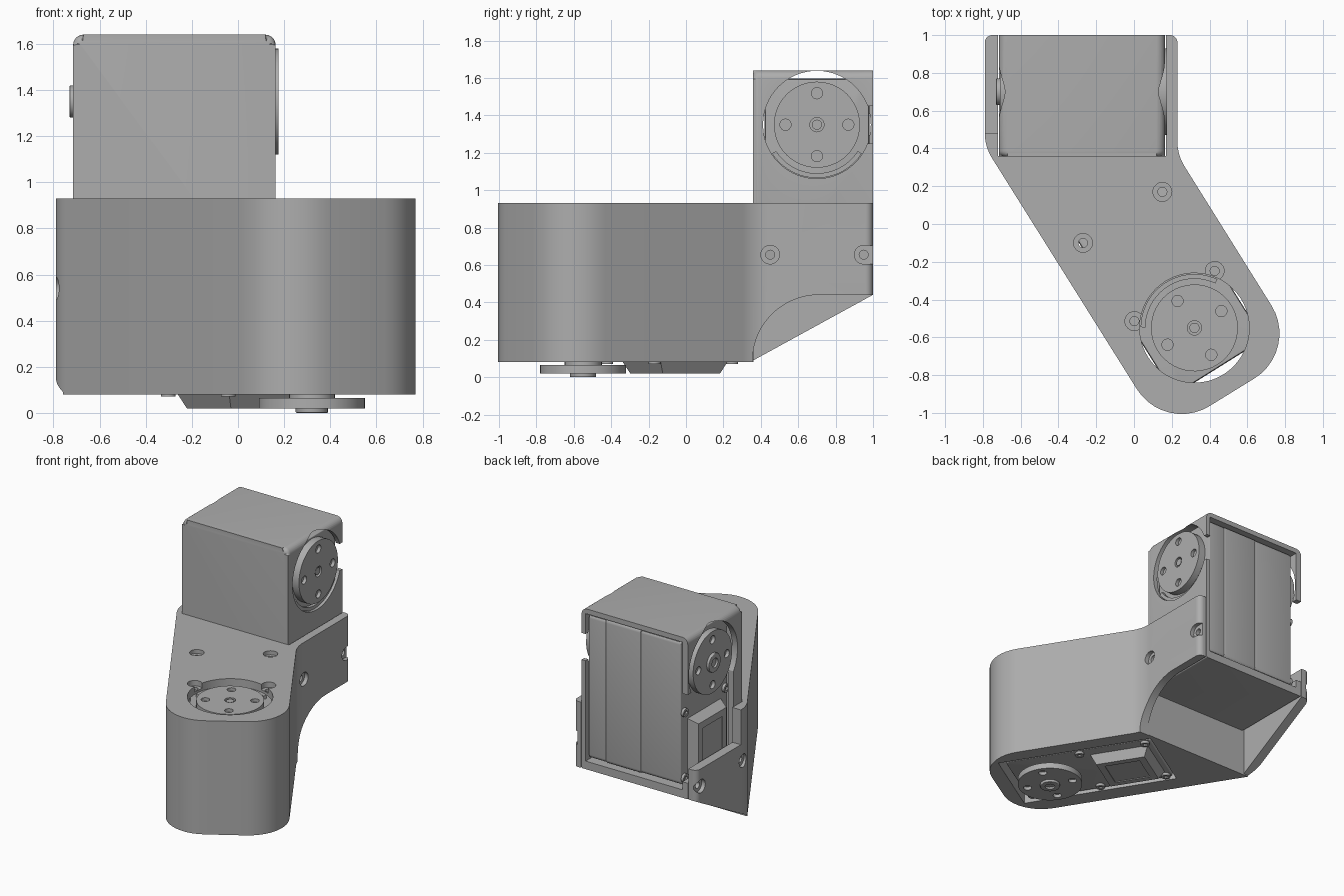
import bpy, bmesh, math
from mathutils import Vector, Matrix

cube = bpy.data.objects.get("Cube")
if cube:
    bpy.data.objects.remove(cube, do_unlink=True)

grey = bpy.data.materials.new("mid_grey")
grey.use_nodes = True
grey.diffuse_color = (0.42, 0.42, 0.42, 1)
for node in grey.node_tree.nodes:
    if node.type == 'BSDF_PRINCIPLED':
        node.inputs["Base Color"].default_value = grey.diffuse_color

X, Y, Z = Vector((1, 0, 0)), Vector((0, 1, 0)), Vector((0, 0, 1))


def frame(origin, ax, az):
    """Matrix whose local x and z axes point along ax and az."""
    m = Matrix((ax, az.cross(ax), az)).transposed().to_4x4()
    m.translation = Vector(origin)
    return m


WORLD = Matrix.Identity(4)
SIDE = frame((0, 0, 0), Y, X)        # local (y, z), depth along x
FRONT = frame((0, 0, 0), X, -Y)      # local (x, z), depth along -y


def circle(cx, cy, r, n=40, start=0.0, sweep=math.tau):
    step = sweep / n if sweep == math.tau else sweep / (n - 1)
    return [(cx + r * math.cos(start + i * step), cy + r * math.sin(start + i * step))
            for i in range(n)]


def rect(x0, x1, y0, y1):
    return [(x0, y0), (x1, y0), (x1, y1), (x0, y1)]


def fillet(corners, seg=8):
    """Round each (x, y, radius) corner of a polygon."""
    out = []
    for i, (x, y, r) in enumerate(corners):
        p = Vector((x, y))
        u = (Vector(corners[i - 1][:2]) - p).normalized()
        v = (Vector(corners[(i + 1) % len(corners)][:2]) - p).normalized()
        half = u.angle(v) / 2
        c = p + (u + v).normalized() * r / math.sin(half)
        s, e = p + u * r / math.tan(half) - c, p + v * r / math.tan(half) - c
        a = math.atan2(s.y, s.x)
        d = (math.atan2(e.y, e.x) - a + math.pi) % math.tau - math.pi
        out += [(c.x + r * math.cos(a + d * k / seg), c.y + r * math.sin(a + d * k / seg))
                for k in range(seg + 1)]
    return out


def prism(name, pts, z0, z1, m=WORLD, bevel=0.0, caps=(0, 1), taper=1.0):
    """Extrude an outline; bevel chosen cap rims; taper shrinks the z0 cap."""
    bm = bmesh.new()
    mid = sum((Vector(p) for p in pts), Vector((0, 0))) / len(pts)
    low = [bm.verts.new((*(mid + (Vector(p) - mid) * taper), z0)) for p in pts]
    high = [bm.verts.new((*p, z1)) for p in pts]
    ends = [bm.faces.new(low[::-1]), bm.faces.new(high)]
    for i in range(len(pts)):
        bm.faces.new((low[i - 1], low[i], high[i], high[i - 1]))
    if bevel:
        rims = [e for c in caps for e in ends[c].edges]
        bmesh.ops.bevel(bm, geom=rims, offset=bevel, segments=4, profile=0.5,
                        affect='EDGES', clamp_overlap=False)
    bmesh.ops.recalc_face_normals(bm, faces=bm.faces)
    bm.transform(m)
    mesh = bpy.data.meshes.new(name)
    bm.to_mesh(mesh)
    bm.free()
    mesh.materials.append(grey)
    obj = bpy.data.objects.new(name, mesh)
    bpy.context.collection.objects.link(obj)
    return obj


def cut(obj, *shape, **kw):
    """Subtract a prism from an object and discard the cutter."""
    tool = prism("cutter", *shape, **kw)
    tool.hide_render = True
    mod = obj.modifiers.new("cut", 'BOOLEAN')
    mod.operation, mod.solver, mod.object = 'DIFFERENCE', 'EXACT', tool
    deps = bpy.context.evaluated_depsgraph_get()
    mesh = bpy.data.meshes.new_from_object(obj.evaluated_get(deps))
    obj.modifiers.clear()
    obj.data = mesh
    bpy.data.objects.remove(tool, do_unlink=True)


def screw_hole(obj, x, y, top, m=WORLD, depth=0.03, sign=1):
    """Countersunk hole with a narrower bore."""
    for r, d in ((0.05, depth), (0.024, 0.08)):
        a, b = sorted((top + 0.1 * sign, top - d * sign))
        cut(obj, circle(x, y, r, 20), a, b, m)


along = Vector((-0.53, 0.848, 0)).normalized()      # arm direction, axis to body
arm_frame = frame((0.32, -0.55, 0), along, Z)
body_frame = frame((-0.73, 0.70, 1.35), -Z, X)


def horn(name, m, z0, z1, face):
    disc = prism(name, circle(0, 0, 0.23, 48), z0, z1, m, 0.006)
    a, b = sorted((face, face + (0.02 if face < 0.5 else -0.02)))
    for k in range(4):
        t = k * math.pi / 2
        cut(disc, circle(0.168 * math.cos(t), 0.168 * math.sin(t), 0.03, 16),
            a - 0.005, b + 0.005, m)
    return disc


def actuator(prefix, m):
    """Boxy motor unit with a driven disc on each face."""
    for part, z0, z1, grow in (("base", 0.09, 0.418, 0), ("middle", 0.422, 0.708, 0.003),
                               ("lid", 0.712, 0.85, 0)):
        corners = [(x, y, 0.03) for x, y in
                   rect(-0.243 - grow, 0.835 + grow, -0.277 - grow, 0.277 + grow)]
        prism(f"{prefix}_motor_{part}", fillet(corners, 4), z0, z1, m, 0.006)
    prism(f"{prefix}_motor_core", rect(-0.235, 0.825, -0.27, 0.27), 0.1, 0.84, m)
    # driven disc with its centre socket
    top = horn(f"{prefix}_drive_disc", m, 0.85, 0.905, 0.905)
    cut(top, circle(0, 0, 0.038, 20), 0.88, 0.95, m)
    prism(f"{prefix}_drive_bolt", circle(0, 0, 0.027, 16), 0.84, 0.9, m)
    # idler disc with raised hub
    horn(f"{prefix}_idler_disc", m, 0.02, 0.065, 0.02)
    hub = prism(f"{prefix}_idler_hub", circle(0, 0, 0.07, 24), 0.0, 0.03, m, 0.005, (0,))
    cut(hub, circle(0, 0, 0.035, 16), -0.05, 0.015, m)
    prism(f"{prefix}_idler_shaft", circle(0, 0, 0.1, 24), 0.06, 0.095, m)
    # raised connector cover
    cover = prism(f"{prefix}_cover", rect(0.36, 0.8, -0.2, 0.2), 0.02, 0.1, m, taper=0.82)
    cut(cover, rect(0.45, 0.71, -0.12, 0.12), 0.0, 0.026, m)
    # curved collar beside the driven disc
    outer = circle(0, 0, 0.285, 24, -1.0, 2.0)
    inner = circle(0, 0, 0.26, 24, -1.0, 2.0)
    prism(f"{prefix}_collar", outer + inner[::-1], 0.84, 0.875, m)
    # corner screws beside the cover
    for x in (0.3, 0.79):
        for y in (-0.24, 0.24):
            s = prism(f"{prefix}_corner_screw", circle(x, y, 0.032, 16), 0.07, 0.1, m)
            cut(s, circle(x, y, 0.016, 8), 0.05, 0.085, m)


# lower arm shell
outline = fillet([(-0.79, 1, 0.04), (-0.79, 0.41, 0.25), (0.163, -1.11, 0.28),
                  (0.877, -0.67, 0.28), (0.23, 0.365, 0.25), (0.23, 1, 0.04)], 10)
arm = prism("lower_arm_shell", outline, 0.08, 0.93, bevel=0.03)
cut(arm, rect(-0.72, 0.17, 0.36, 1.2), -0.2, 1.2)                   # fork gap
cut(arm, rect(-0.29, 0.85, -0.3, 0.3), -0.2, 0.87, arm_frame)       # motor bay
cut(arm, circle(0, 0, 0.29, 64), 0.8, 1.2, arm_frame)               # disc opening
# fork side cut-outs: sloped on one side, arched on the other
cut(arm, [(0.36, -0.1), (1.2, -0.1), (1.2, 0.55), (0.36, 0.09)], -1, -0.6, SIDE)
cut(arm, rect(0.48, 1.2, 0.67, 1.2), -1, -0.6, SIDE)
arch = circle(0.71, 0.085, 0.355, 16, math.pi, -math.pi / 2)
cut(arm, [(0.355, -0.1)] + arch + [(1.2, 0.44), (1.2, -0.1)], 0.165, 0.5, SIDE)
for x, y in ((-0.27, -0.10), (0.15, 0.17)):
    screw_hole(arm, x, y, 0.93)
for t in (-0.9, 0.9):
    cx, cy = 0.32 * math.cos(t), 0.32 * math.sin(t)
    screw_hole(arm, cx, cy, 0.93, arm_frame, 0.04)
cut(arm, rect(0.95, 1.2, 0.605, 0.705), 0.2, 0.5, SIDE)
for y in (0.45, 0.95):
    screw_hole(arm, y, 0.655, 0.23, SIDE)
    screw_hole(arm, y, 0.54, -0.79, SIDE, sign=-1)

# upper body shell
profile = fillet([(-0.715, 0.44, 0.01), (0.163, 0.44, 0.01),
                  (0.163, 1.64, 0.045), (-0.715, 1.64, 0.045)], 6)
body = prism("upper_body_shell", profile, -1.0, -0.357, FRONT, 0.03, (1,))
cut(body, rect(-0.67, 0.13, 0.5, 1.603), -1.2, -0.4, FRONT)         # motor bay
cut(body, circle(0.70, 1.35, 0.288, 64), -1, 0.5, SIDE)             # disc openings
cut(body, rect(0.97, 1.2, 1.25, 1.45), 0, 0.5, SIDE)
cut(body, rect(0.46, 1.2, 0.56, 1.22), -1, -0.6, SIDE)

actuator("lower", arm_frame)
actuator("upper", body_frame)

# smooth the rounded edges, keep the hard ones
bpy.ops.object.select_all(action='DESELECT')
for obj in bpy.context.collection.objects:
    if obj.type == 'MESH' and obj.data.materials and obj.data.materials[0] == grey:
        obj.select_set(True)
        bpy.context.view_layer.objects.active = obj
bpy.ops.object.shade_smooth_by_angle(angle=math.radians(30))
